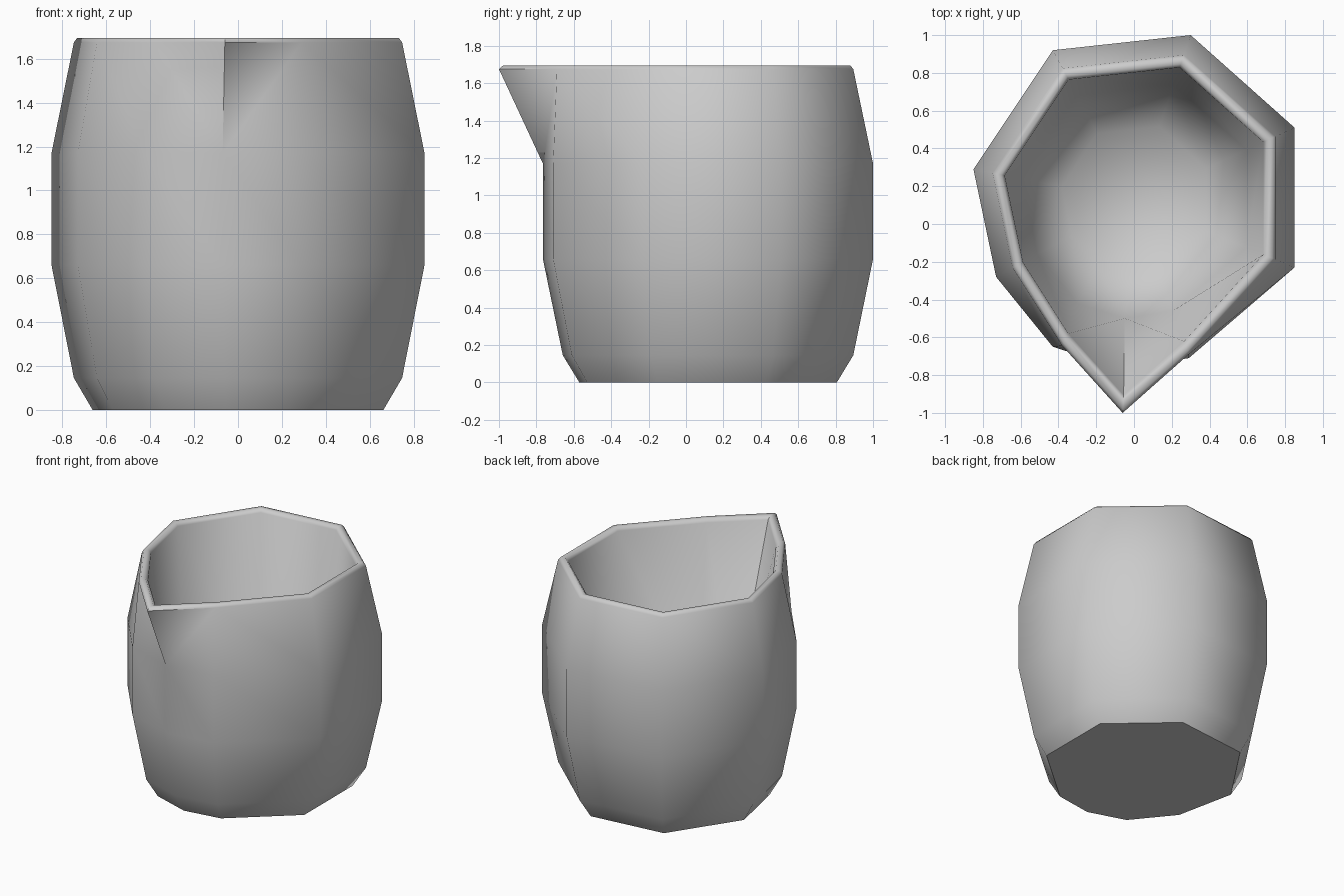
import bpy, bmesh, math

if "Cube" in bpy.data.objects:
    bpy.data.objects.remove(bpy.data.objects["Cube"])

CY = 0.12  # centre of the body; the spout pulls the bounds forward
TIP = 4    # column of the spout tip
# plan of the widest section, one point per column; columns 3-5 make the spout
PLAN = [(0.30, 1.0), (0.85, 0.51), (0.85, -0.23), (0.29, -0.71), (-0.07, -0.765),
        (-0.43, -0.65), (-0.73, -0.28), (-0.85, 0.29), (-0.43, 0.92)]
SPOUT = {3: (0.29, -0.69), TIP: (-0.06, -1.0), 5: (-0.38, -0.645)}


def scaled(points, s):
    return [(x * s, CY + (y - CY) * s) for x, y in points]


RIM = scaled(PLAN, 0.88)
for i, p in SPOUT.items():
    RIM[i] = p

# outside wall, rounded lip, then the bowl inside
rings = [(scaled(PLAN, s), z) for s, z in
         ((0.78, 0.0), (0.88, 0.145), (1.0, 0.66), (1.0, 1.17))]
rings += [(scaled(RIM, s), z) for s, z in
          ((1.0, 1.675), (0.98, 1.695), (0.94, 1.695), (0.915, 1.67))]
rings += [(scaled(PLAN, s), z) for s, z in ((0.70, 0.4), (0.45, 0.14))]

# jug body
bm = bmesh.new()
loops = [[bm.verts.new((x, y, z)) for x, y in pts] for pts, z in rings]
n = len(PLAN)
for k, (a, b) in enumerate(zip(loops, loops[1:])):
    low, high = (a, b) if k < 5 else (b, a)
    for i in range(n):
        j = (i + 1) % n
        if k in (3, 7) and TIP in (i, j):
            # spout sides: two triangles folding from the throat
            side = j if i == TIP else i
            bm.faces.new((low[TIP], high[TIP], high[side]))
            bm.faces.new((low[TIP], high[side], low[side]))
        else:
            bm.faces.new((a[i], a[j], b[j], b[i]))
bm.faces.new(loops[0])
bm.faces.new(loops[-1])
bmesh.ops.recalc_face_normals(bm, faces=bm.faces)
mesh = bpy.data.meshes.new("jug")
bm.to_mesh(mesh)
bm.free()
jug = bpy.data.objects.new("jug", mesh)
bpy.context.collection.objects.link(jug)
bpy.context.view_layer.objects.active = jug
jug.select_set(True)
bpy.ops.object.shade_smooth_by_angle(angle=math.radians(55))
